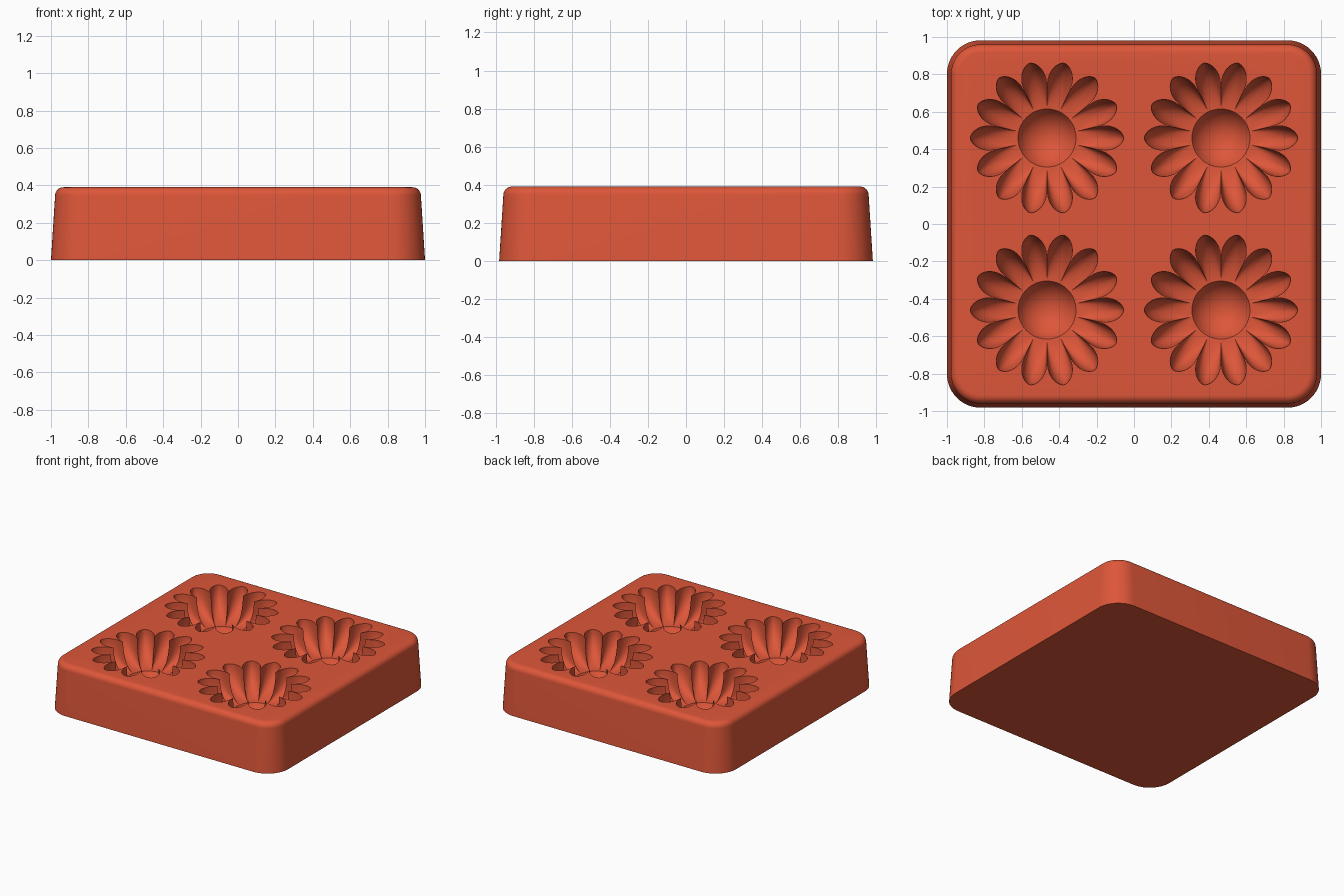
import bpy, bmesh
from math import sin, cos, pi, sqrt, radians

if "Cube" in bpy.data.objects:
    bpy.data.objects.remove(bpy.data.objects["Cube"])

TOP = 0.39
PETALS = 14
STEPS = 24                 # outline points per petal
BOWL_R, BOWL_D = 0.155, 0.10
FLOOR = 0.21               # depth at the rim of the central bowl
NOTCH, TIP = 0.265, 0.41

clay = bpy.data.materials.new("terracotta_red")
clay.use_nodes = True
colour = (0.73, 0.094, 0.041, 1)
clay.diffuse_color = colour
clay.node_tree.nodes["Principled BSDF"].inputs["Base Color"].default_value = colour


def loft(name, rings):
    """Skin equal-length rings of points into a closed solid."""
    bm = bmesh.new()
    loops = [[bm.verts.new(p) for p in ring] for ring in rings]
    n = len(loops[0])
    for a, b in zip(loops, loops[1:]):
        for i in range(n):
            j = (i + 1) % n
            bm.faces.new((a[i], a[j], b[j], b[i]))
    bm.faces.new(loops[0][::-1])
    bm.faces.new(loops[-1])
    bmesh.ops.recalc_face_normals(bm, faces=bm.faces)
    mesh = bpy.data.meshes.new(name)
    bm.to_mesh(mesh)
    bm.free()
    mesh.materials.append(clay)
    obj = bpy.data.objects.new(name, mesh)
    bpy.context.collection.objects.link(obj)
    return obj


def rounded_rect(inset, z, hx=1.0, hy=0.982, radius=0.18, seg=12):
    pts = []
    for k, (sx, sy) in enumerate([(1, 1), (-1, 1), (-1, -1), (1, -1)]):
        for i in range(seg + 1):
            a = (k + i / seg) * pi / 2
            r = radius - inset
            pts.append((sx * (hx - radius) + r * cos(a),
                        sy * (hy - radius) + r * sin(a), z))
    return pts


# Tray body: tapered wall with a rounded top edge
EDGE = 0.045
rings = [rounded_rect(0, 0)]
for i in range(9):
    a = i / 8 * pi / 2
    rings.append(rounded_rect(0.022 + EDGE * (1 - cos(a)), TOP - EDGE + EDGE * sin(a)))
tray = loft("mould_tray", rings)


def outline(i):
    """Petal outline radius: pointed lobes between notches."""
    u = abs((i % STEPS) / STEPS * 2)
    u = min(u, 2 - u)
    return NOTCH + (TIP - NOTCH) * sqrt(max(0, 1 - u ** 1.6))


def flower_cutter(cx, cy):
    n = PETALS * STEPS
    angles = [2 * pi * i / n for i in range(n)]

    def ring(radius, z):
        return [(cx + radius(i) * cos(t), cy + radius(i) * sin(t), z)
                for i, t in enumerate(angles)]

    rings = []
    # Central bowl: spherical cap
    sphere = (BOWL_R ** 2 + BOWL_D ** 2) / (2 * BOWL_D)
    for k in range(1, 11):
        r = BOWL_R * k / 10
        drop = sqrt(sphere ** 2 - r ** 2) - (sphere - BOWL_D)
        rings.append(ring(lambda i: r, TOP - FLOOR - drop))
    # Fluted wall curving up to the petal outline
    for k in range(1, 17):
        a = k / 16 * pi / 2
        rings.append(ring(lambda i: BOWL_R + (outline(i) - BOWL_R) * sin(a),
                          TOP - FLOOR * cos(a)))
    rings.append(ring(outline, TOP + 0.05))
    return loft("flower_cutter", rings)


# Four flower cavities
for cx in (-0.465, 0.465):
    for cy in (-0.46, 0.46):
        cutter = flower_cutter(cx, cy)
        cutter.hide_render = True
        mod = tray.modifiers.new("flower_cavity", "BOOLEAN")
        mod.operation = "DIFFERENCE"
        mod.solver = "EXACT"
        mod.object = cutter
        bpy.context.view_layer.objects.active = tray
        bpy.ops.object.modifier_apply(modifier=mod.name)
        bpy.data.objects.remove(cutter)

bpy.ops.object.select_all(action="DESELECT")
tray.select_set(True)
bpy.context.view_layer.objects.active = tray
bpy.ops.object.shade_smooth_by_angle(angle=radians(35))
